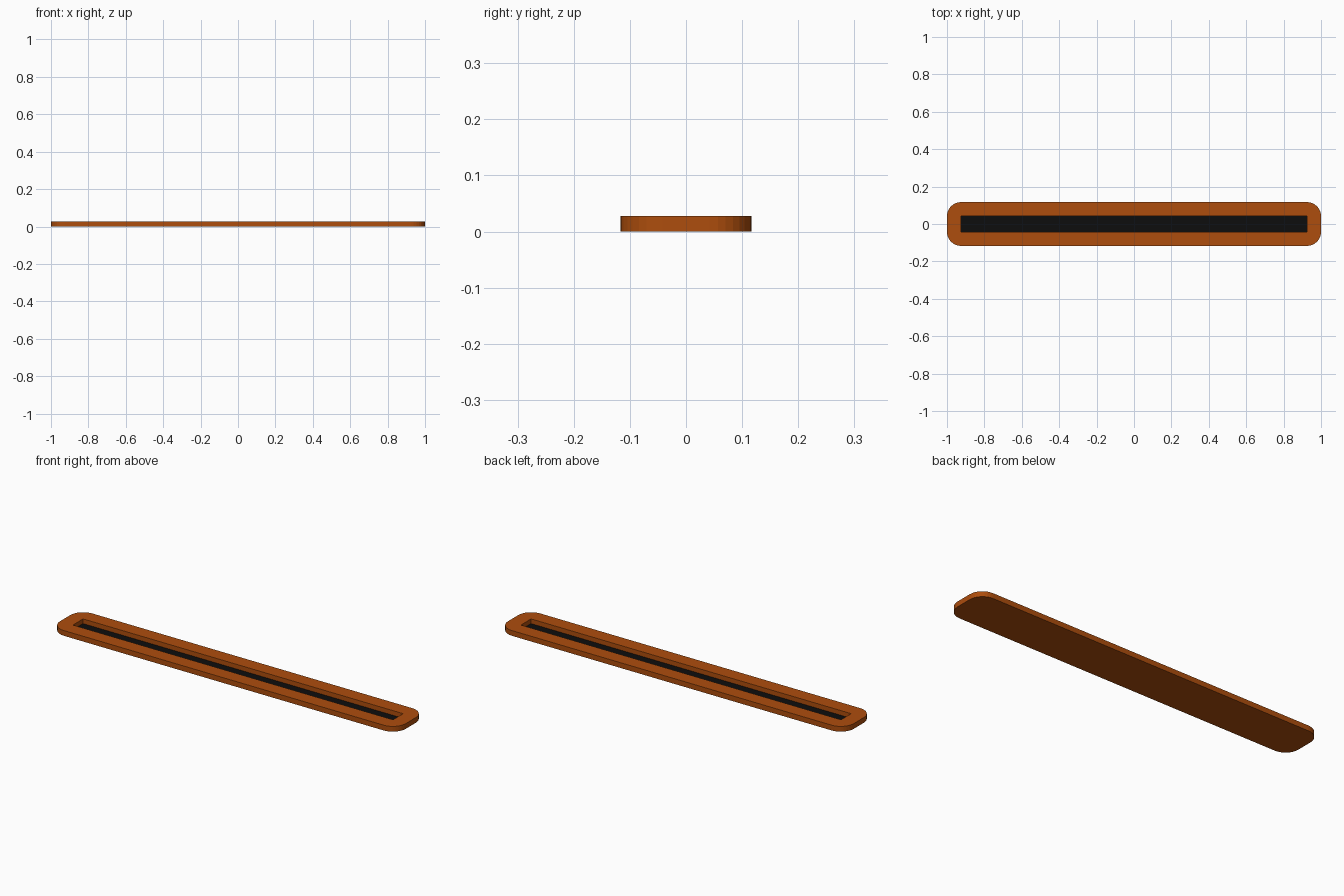
import bpy, bmesh, math

if "Cube" in bpy.data.objects:
    bpy.data.objects.remove(bpy.data.objects["Cube"])

L, W, H = 1.0, 0.117, 0.0275      # half length, half width, height
R, SEG = 0.075, 8                 # corner radius and sides per corner
SX, SY, FLOOR = 0.926, 0.042, 0.003  # slot half size and floor height


def material(name, color):
    m = bpy.data.materials.new(name)
    m.diffuse_color = color
    return m


def add_object(name, bm, mat):
    bmesh.ops.recalc_face_normals(bm, faces=bm.faces)
    mesh = bpy.data.meshes.new(name)
    bm.to_mesh(mesh)
    bm.free()
    ob = bpy.data.objects.new(name, mesh)
    bpy.context.collection.objects.link(ob)
    mesh.materials.append(mat)
    return ob


def prism(name, points, z0, z1, mat):
    bm = bmesh.new()
    face = bm.faces.new([bm.verts.new((x, y, z0)) for x, y in points])
    ext = bmesh.ops.extrude_face_region(bm, geom=[face], use_keep_orig=True)
    verts = [g for g in ext["geom"] if isinstance(g, bmesh.types.BMVert)]
    bmesh.ops.translate(bm, verts=verts, vec=(0, 0, z1 - z0))
    return add_object(name, bm, mat)


def rounded_rect(hx, hy, r, seg):
    pts = []
    for q, (sx, sy) in enumerate([(1, 1), (-1, 1), (-1, -1), (1, -1)]):
        for i in range(seg + 1):
            a = math.radians(90) * (q + i / seg)
            pts.append((sx * (hx - r) + r * math.cos(a),
                        sy * (hy - r) + r * math.sin(a)))
    return pts


def rect(hx, hy):
    return [(hx, hy), (-hx, hy), (-hx, -hy), (hx, -hy)]


orange = material("burnt_orange", (0.68, 0.295, 0.045, 1))
black = material("black", (0.05, 0.05, 0.05, 1))
orange.diffuse_color = (0.42, 0.075, 0.004, 1)
black.diffuse_color = (0.004, 0.004, 0.004, 1)

# Rounded frame with a closed bottom
frame = prism("frame", rounded_rect(L, W, R, SEG), 0, H, orange)

# Long slot cut down from the top
cutter = prism("slot_cutter", rect(SX, SY), FLOOR - 0.001, H + 0.05, orange)
cutter.hide_render = True
cutter.hide_viewport = True
cut = frame.modifiers.new("slot", 'BOOLEAN')
cut.operation = 'DIFFERENCE'
cut.solver = 'EXACT'
cut.object = cutter

# Dark strip lying on the slot floor
bm = bmesh.new()
bm.faces.new([bm.verts.new((x, y, FLOOR)) for x, y in rect(SX, SY)])
add_object("slot_floor", bm, black)

for m in bpy.data.materials:
    if m.users and not m.is_grease_pencil:
        m.use_nodes = True
        m.node_tree.nodes["Principled BSDF"].inputs["Base Color"].default_value = m.diffuse_color
